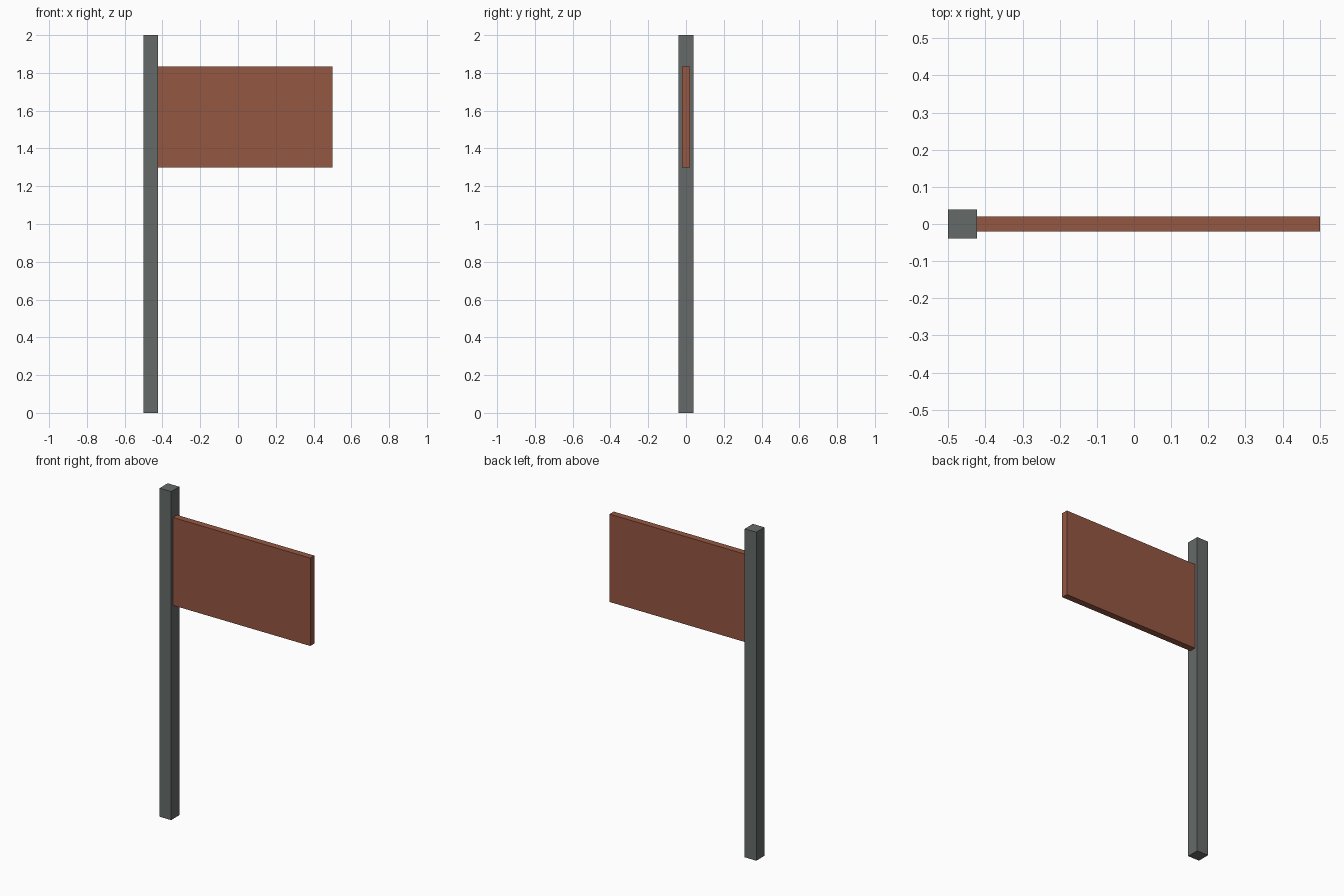
import bpy

if "Cube" in bpy.data.objects:
    bpy.data.objects.remove(bpy.data.objects["Cube"])


def material(name, color):
    mat = bpy.data.materials.new(name)
    mat.diffuse_color = color
    mat.use_nodes = True
    mat.node_tree.nodes["Principled BSDF"].inputs["Base Color"].default_value = mat.diffuse_color
    return mat


def box(name, low, high, mat):
    """Axis-aligned box between two opposite corners."""
    center = [(a + b) / 2 for a, b in zip(low, high)]
    bpy.ops.mesh.primitive_cube_add(size=1, location=center)
    obj = bpy.context.object
    obj.name = name
    obj.scale = [b - a for a, b in zip(low, high)]
    bpy.ops.object.transform_apply(location=False, rotation=False, scale=True)
    obj.data.materials.append(mat)
    return obj


metal = material("dark_grey_metal", (0.13, 0.145, 0.14, 1))
rust = material("red_brown_panel", (0.30, 0.095, 0.055, 1))

HALF_WIDTH = 0.501
POST = 0.078       # square post side
PANEL = 0.04       # panel thickness
inner = -HALF_WIDTH + POST

# Upright square post
box("post", (-HALF_WIDTH, -POST / 2, 0), (inner, POST / 2, 2), metal)

# Sign panel butted against the side of the post
box("sign_panel", (inner, -PANEL / 2, 1.30), (HALF_WIDTH, PANEL / 2, 1.835), rust)
